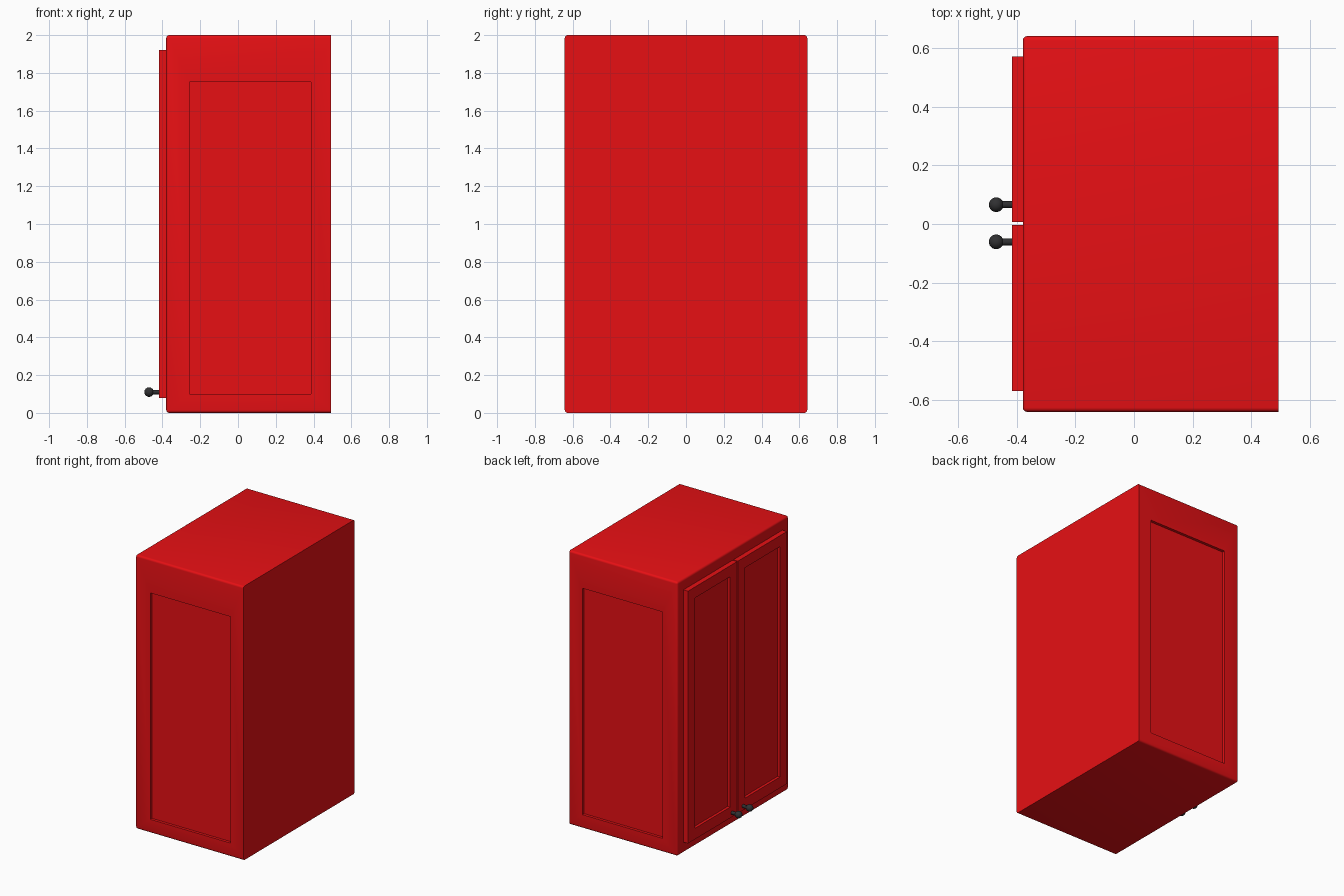
import bpy, bmesh
from mathutils import Vector, Matrix
from math import pi, radians

if "Cube" in bpy.data.objects:
    bpy.data.objects.remove(bpy.data.objects["Cube"])


def material(name, color):
    m = bpy.data.materials.new(name)
    m.diffuse_color = color
    m.use_nodes = True
    m.node_tree.nodes["Principled BSDF"].inputs["Base Color"].default_value = m.diffuse_color
    return m


RED = material("red_paint", (0.8, 0.005, 0.007, 1))
BLACK = material("dark_metal", (0.03, 0.03, 0.032, 1))


def box(lo, hi):
    bm = bmesh.new()
    lo, hi = Vector(lo), Vector(hi)
    bmesh.ops.create_cube(bm, size=1)
    for v in bm.verts:
        v.co = Vector((v.co[i] + 0.5) * (hi[i] - lo[i]) + lo[i] for i in range(3))
    return bm


def recess(bm, normal, lo, hi, depth):
    """Sink a rectangular panel, bounded by lo/hi, into the face pointing along normal."""
    n = Vector(normal)
    bm.normal_update()
    face = max((f for f in bm.faces if f.normal.dot(n) > 0.99), key=lambda f: f.calc_area())
    bmesh.ops.inset_individual(bm, faces=[face], thickness=0.03)
    mid = face.calc_center_median()
    for v in face.verts:
        for i in range(3):
            if n[i] == 0:
                v.co[i] = lo[i] if v.co[i] < mid[i] else hi[i]
    goal = [(v.co.copy() - n * depth) for v in face.verts]
    bmesh.ops.inset_individual(bm, faces=[face], thickness=0.005)
    for v, co in zip(list(face.verts), goal):
        v.co = co


def finish(bm, name, mat):
    bmesh.ops.recalc_face_normals(bm, faces=bm.faces)
    me = bpy.data.meshes.new(name)
    bm.to_mesh(me)
    bm.free()
    ob = bpy.data.objects.new(name, me)
    bpy.context.collection.objects.link(ob)
    me.materials.append(mat)
    bpy.ops.object.select_all(action='DESELECT')
    ob.select_set(True)
    bpy.context.view_layer.objects.active = ob
    bpy.ops.object.shade_smooth_by_angle(angle=radians(35))
    return ob


# Cabinet body: rounded edges except at the flat wall side (+x)
BACK = 0.493
bm = box((-0.38, -0.642, 0), (BACK, 0.642, 2))
edges = [e for e in bm.edges if not all(abs(v.co.x - BACK) < 1e-4 for v in e.verts)]
bmesh.ops.bevel(bm, geom=edges, offset=0.015, segments=4, profile=0.5, affect='EDGES')
for side in (-1, 1):
    recess(bm, (0, side, 0), (-0.258, 0, 0.1), (0.387, 0, 1.753), 0.02)
finish(bm, "cabinet_body", RED)

# Doors with sunken panels, each with a knob near its lower inner corner
FRAME, FRONT, Z0, Z1 = 0.08, -0.417, 0.078, 1.92
for name, y0, y1, knob_y in (("left", 0.006, 0.573, 0.066), ("right", -0.57, -0.003, -0.061)):
    bm = box((FRONT, y0, Z0), (-0.379, y1, Z1))
    recess(bm, (-1, 0, 0), (0, y0 + FRAME, Z0 + FRAME), (0, y1 - FRAME, Z1 - FRAME), 0.02)
    finish(bm, name + "_door", RED)

    # Knob: stem and ball
    bm = bmesh.new()
    turn = Matrix.Rotation(pi / 2, 4, 'Y')
    bmesh.ops.create_cone(bm, cap_ends=True, segments=24, radius1=0.012, radius2=0.012, depth=0.06,
                          matrix=Matrix.Translation((-0.442, knob_y, 0.11)) @ turn)
    bmesh.ops.create_uvsphere(bm, u_segments=24, v_segments=16, radius=0.025,
                              matrix=Matrix.Translation((-0.471, knob_y, 0.11)) @ turn)
    finish(bm, name + "_knob", BLACK)
